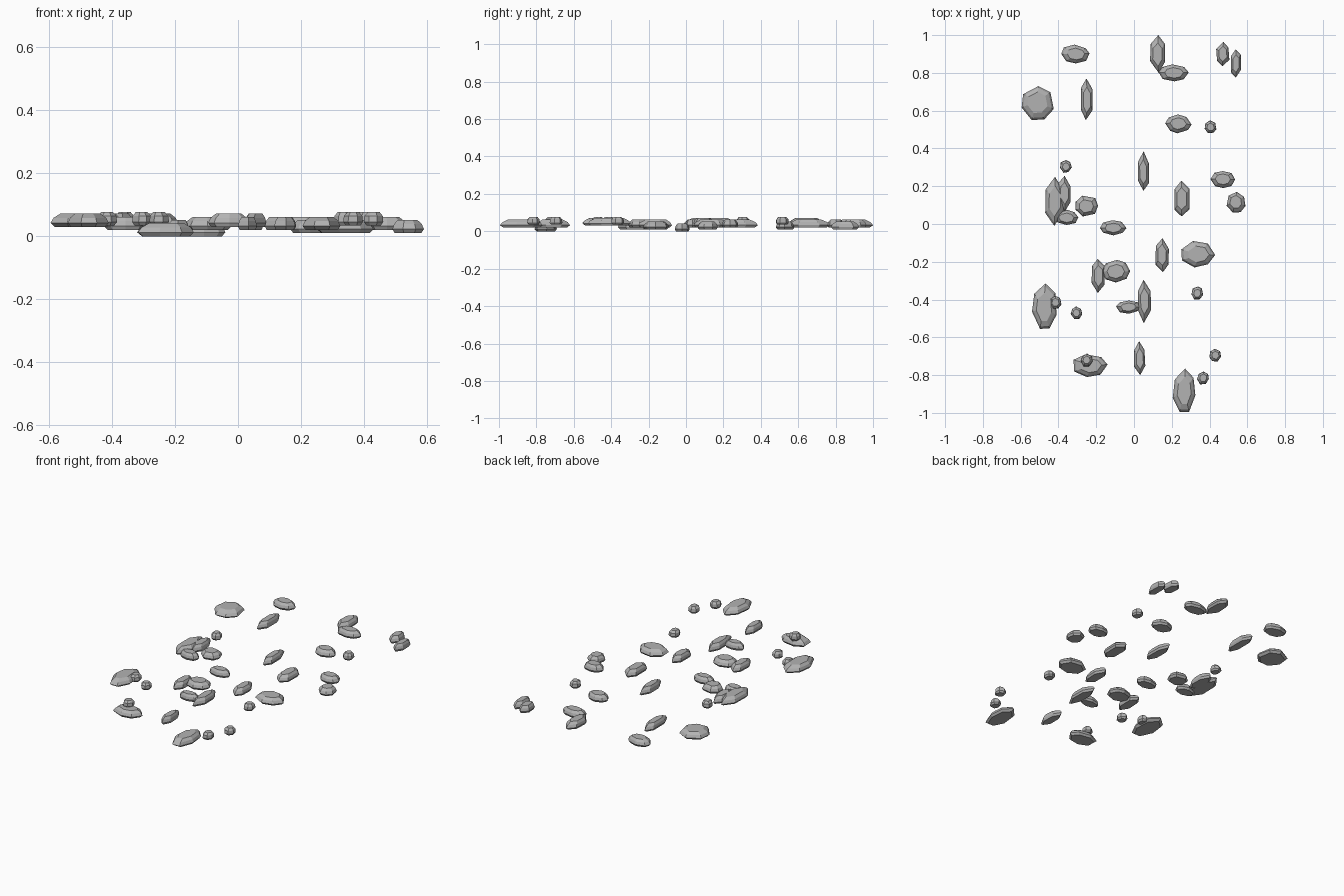
import bpy
import bmesh
import math
import random

random.seed(4)

default_cube = bpy.data.objects.get("Cube")
if default_cube:
    bpy.data.objects.remove(default_cube, do_unlink=True)

# One plain grey for every stone
stone_grey = bpy.data.materials.new("stone_grey")
stone_grey.use_nodes = True
grey = (.45, .45, .45, 1)
stone_grey.diffuse_color = grey
stone_grey.node_tree.nodes["Principled BSDF"].inputs["Base Color"].default_value = grey


def outline(sides, along_y):
    """Slightly irregular polygon that exactly fills a unit box, pointed along its long axis."""
    start = math.pi / 2 if along_y else 0
    step = math.tau / sides
    points = []
    for i in range(sides):
        angle = start + step * (i + random.uniform(-.12, .12))
        radius = random.uniform(.95, 1.05)
        points.append((radius * math.cos(angle), radius * math.sin(angle)))
    fitted = []
    for axis in zip(*points):
        low, high = min(axis), max(axis)
        fitted.append([(value - low) / (high - low) - .5 for value in axis])
    return list(zip(*fitted))


def add_stone(name, x, y, width, depth, base, sides, levels, height=.042):
    """Faceted stone: stacked copies of one outline, bridged and capped flat."""
    shape = outline(sides, depth > width)
    shift_x = random.uniform(-.06, .06) * width
    shift_y = random.uniform(-.06, .06) * depth
    bm = bmesh.new()
    rings = []
    for scale, level in levels:
        rings.append([
            bm.verts.new((px * width * scale + shift_x * (1 - scale),
                          py * depth * scale + shift_y * (1 - scale),
                          level * height))
            for px, py in shape
        ])
    for lower, upper in zip(rings, rings[1:]):
        for i in range(sides):
            j = (i + 1) % sides
            bm.faces.new((lower[i], lower[j], upper[j], upper[i]))
    bm.faces.new(rings[0][::-1])
    bm.faces.new(rings[-1])
    mesh = bpy.data.meshes.new(name)
    bm.to_mesh(mesh)
    bm.free()
    mesh.materials.append(stone_grey)
    stone = bpy.data.objects.new(name, mesh)
    stone.location = (x, y, base)
    bpy.context.collection.objects.link(stone)


# Cross-sections as (scale, relative height)
slab_levels = ((.84, 0), (1, .3), (.88, .68), (.62, 1))
pebble_levels = ((.75, 0), (1, .25), (.94, .7), (.6, 1))

# Long stones lying front to back: x, y, width, depth, base
long_stones = (
    (.125, .9, .08, .2, .02), (.47, .9, .07, .13, .02), (.54, .85, .055, .15, .01),
    (-.25, .66, .06, .22, .02), (-.42, .12, .1, .26, .03), (-.37, .16, .07, .19, .03),
    (.05, .28, .06, .21, .02), (.255, .135, .08, .19, .02), (.15, -.165, .07, .18, .02),
    (-.19, -.275, .07, .18, .01), (.055, -.41, .07, .23, .03), (.03, -.71, .06, .18, .02),
)
for row in long_stones:
    add_stone("long_stone", *row, 6, slab_levels)

# Wide stones lying side to side
wide_stones = (
    (-.31, .9, .15, .1, .02), (.21, .8, .16, .09, .02), (.235, .53, .14, .1, .01),
    (-.36, .035, .13, .08, .02), (.47, .235, .13, .09, .02), (-.11, -.02, .14, .08, 0),
    (-.03, -.44, .13, .07, .03), (-.095, -.25, .15, .12, .02),
)
for row in wide_stones:
    add_stone("wide_stone", *row, 8, slab_levels)

# Broad slabs
broad_slabs = (
    (-.51, .64, .17, .18, .03), (-.25, .095, .12, .11, .03), (.54, .115, .1, .11, .01),
    (.34, -.16, .18, .14, .01), (-.475, -.435, .13, .24, .03), (-.23, -.75, .18, .12, 0),
    (.265, -.88, .12, .23, .02),
)
for row in broad_slabs:
    add_stone("broad_slab", *row, 7, slab_levels)

# Small round pebbles: x, y
pebbles = (
    (.405, .515), (-.36, .305), (-.415, -.415), (-.305, -.47),
    (.335, -.365), (-.25, -.72), (.365, -.815), (.43, -.695),
)
for x, y in pebbles:
    add_stone("pebble", x, y, .062, .068, .035, 7, pebble_levels)
